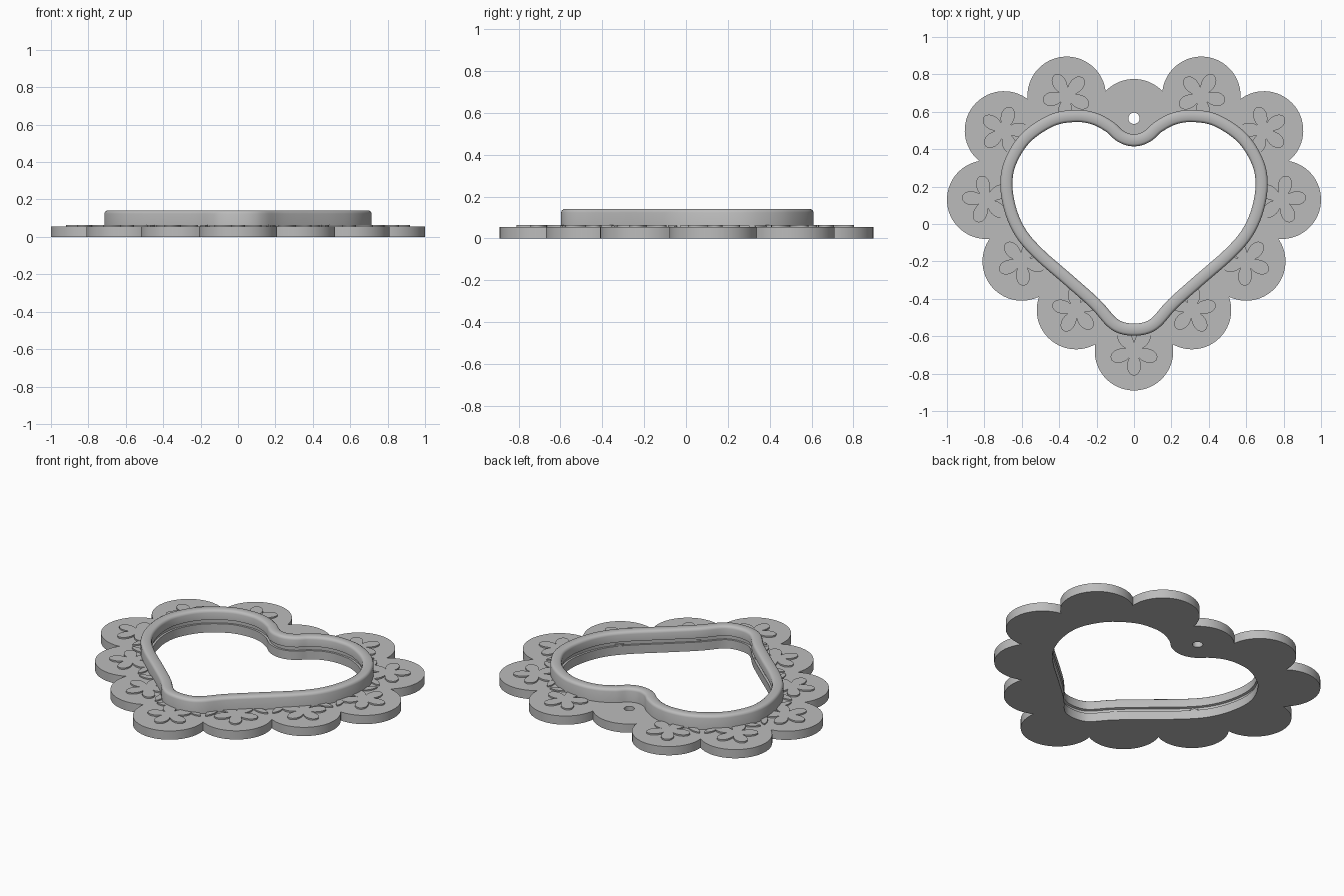
import bpy, bmesh, math
from mathutils import Vector

cube = bpy.data.objects.get("Cube")
if cube:
    bpy.data.objects.remove(cube, do_unlink=True)

grey = bpy.data.materials.new("plain grey")
grey.use_nodes = True
COLOUR = (0.5, 0.5, 0.5, 1)
grey.diffuse_color = COLOUR
grey.node_tree.nodes["Principled BSDF"].inputs["Base Color"].default_value = COLOUR

PLATE_TOP = 0.055
LOBE_R = 0.21


def finish(name, bm):
    """Clean a bmesh and turn it into a shaded object."""
    bmesh.ops.remove_doubles(bm, verts=bm.verts, dist=0.0002)
    bmesh.ops.recalc_face_normals(bm, faces=bm.faces)
    mesh = bpy.data.meshes.new(name)
    bm.to_mesh(mesh)
    bm.free()
    mesh.materials.clear()
    mesh.materials.append(grey)
    for face in mesh.polygons:
        face.material_index = 0
    obj = bpy.data.objects.new(name, mesh)
    bpy.context.collection.objects.link(obj)
    bpy.ops.object.select_all(action='DESELECT')
    obj.select_set(True)
    bpy.context.view_layer.objects.active = obj
    bpy.ops.object.shade_smooth_by_angle(angle=math.radians(35))
    return obj


def slab(name, loops, z0, z1):
    """Flat filled shape with holes, extruded from z0 to z1."""
    curve = bpy.data.curves.new(name + " outline", 'CURVE')
    curve.dimensions = '2D'
    curve.fill_mode = 'BOTH'
    curve.extrude = (z1 - z0) / 2
    for loop in loops:
        spline = curve.splines.new('POLY')
        spline.points.add(len(loop) - 1)
        for point, p in zip(spline.points, loop):
            point.co = (p.x, p.y, 0, 1)
        spline.use_cyclic_u = True
    temp = bpy.data.objects.new(name + " outline", curve)
    bpy.context.collection.objects.link(temp)
    graph = bpy.context.evaluated_depsgraph_get()
    mesh = bpy.data.meshes.new_from_object(temp.evaluated_get(graph))
    bm = bmesh.new()
    bm.from_mesh(mesh)
    bmesh.ops.translate(bm, verts=bm.verts, vec=(0, 0, (z0 + z1) / 2))
    bpy.data.objects.remove(temp, do_unlink=True)
    bpy.data.meshes.remove(mesh)
    return finish(name, bm)


def polar(radius, angle):
    return Vector((radius * math.cos(angle), radius * math.sin(angle)))


def mirrored(half):
    """Close a half outline whose first and last points lie on x = 0."""
    pts = [Vector(p) for p in half]
    return pts + [Vector((-p.x, p.y)) for p in reversed(pts[1:-1])]


def smooth_loop(pts, steps):
    """Closed Catmull-Rom curve through the points."""
    out, n = [], len(pts)
    for i in range(n):
        a, b, c, d = (pts[(i + k) % n] for k in (-1, 0, 1, 2))
        for s in range(steps):
            t = s / steps
            out.append(0.5 * (2 * b + (c - a) * t + (2 * a - 5 * b + 4 * c - d) * t * t
                              + (3 * b - a - 3 * c + d) * t ** 3))
    return out


def inset(loop, dist):
    """Move a clockwise loop inward along its normals."""
    out, n = [], len(loop)
    for i, p in enumerate(loop):
        tangent = (loop[(i + 1) % n] - loop[i - 1]).normalized()
        out.append(p + dist * Vector((tangent.y, -tangent.x)))
    return out


# Heart outline of the rim
heart = smooth_loop(mirrored([
    (0, .48), (.055, .497), (.11, .545), (.2, .593), (.31, .61), (.45, .585),
    (.6, .485), (.69, .345), (.715, .21), (.69, .06), (.63, -.07), (.53, -.185),
    (.37, -.325), (.23, -.45), (.145, -.545), (.08, -.585), (0, -.597)]), 8)

# Scalloped outline: equal circles joined at their outer crossings
lobes = mirrored([(0, .565), (.36, .685), (.695, .5), (.79, .13),
                  (.6, -.2), (.31, -.46), (0, -.68)])
notches = []
for i, a in enumerate(lobes):
    b = lobes[(i + 1) % len(lobes)]
    half = (b - a) / 2
    outward = Vector((-half.y, half.x)).normalized()
    notches.append(a + half + outward * math.sqrt(LOBE_R ** 2 - half.length_squared))
scallops = []
for i, c in enumerate(lobes):
    start, end = notches[i - 1] - c, notches[i] - c
    a0 = math.atan2(start.y, start.x)
    sweep = (a0 - math.atan2(end.y, end.x)) % math.tau
    scallops += [c + polar(LOBE_R, a0 - sweep * k / 32) for k in range(32)]

hole = [lobes[0] + polar(0.03, math.tau * k / 32) for k in range(32)]
slab("scalloped_plate", [scallops, inset(heart, 0.065), hole], 0, PLATE_TOP)

# Raised heart rim with rounded top edges and an inner rebate
section = [(0, .03), (0, .124), (.004, .134), (.013, .14), (.052, .14), (.061, .134),
           (.065, .124), (.065, .08), (.052, .076), (.052, .03)]
bm = bmesh.new()
rings = [[bm.verts.new((p.x, p.y, z)) for p in inset(heart, d)] for d, z in section]
for k, ring in enumerate(rings):
    other = rings[(k + 1) % len(rings)]
    for i in range(len(ring)):
        j = (i + 1) % len(ring)
        bm.faces.new((ring[i], ring[j], other[j], other[i]))
finish("heart_rim", bm)

# Raised five-petal flowers, one on every lobe except the one with the hole
flowers = []
for c in lobes[1:]:
    facing = math.atan2(c.y - 0.05, c.x)
    flower = []
    for k in range(80):
        t = math.tau * k / 80
        r = 0.045 + 0.085 * abs(math.cos(2.5 * t)) ** 0.9
        flower.append(c + polar(r, facing + t))
    flowers.append(flower)
slab("flowers", flowers, PLATE_TOP - 0.01, PLATE_TOP + 0.009)

# Pairs of raised leaves spreading inward from each notch
leaves = []
for i, n in enumerate(notches):
    if i in (0, len(notches) - 1):
        continue
    along = (lobes[(i + 1) % len(lobes)] - lobes[i]).normalized()
    inward = Vector((along.y, -along.x))
    for side in (-1, 1):
        axis = (inward * 0.75 + along * side * 0.66).normalized()
        across = Vector((-axis.y, axis.x))
        root = n + inward * 0.075 + along * side * 0.014
        leaf = []
        for k in range(24):
            t = math.tau * k / 24
            leaf.append(root + axis * 0.055 * (1 - math.cos(t))
                        + across * 0.02 * math.sin(t) * abs(math.sin(t)) ** 0.5)
        leaves.append(leaf)
slab("leaves", leaves, PLATE_TOP - 0.01, PLATE_TOP + 0.008)
